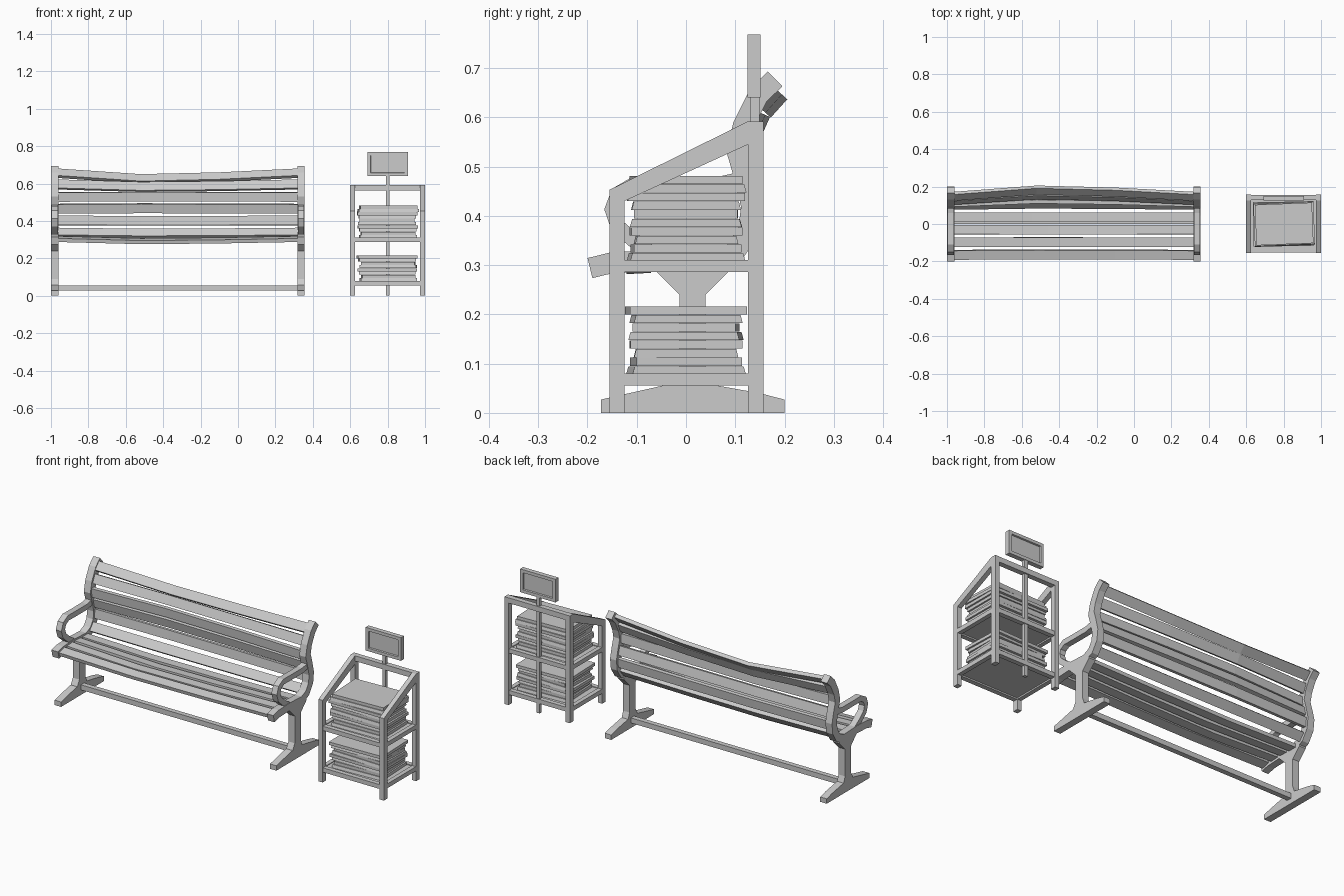
import bpy, bmesh, math, random
from mathutils import Vector, Matrix

if "Cube" in bpy.data.objects:
    bpy.data.objects.remove(bpy.data.objects["Cube"])

random.seed(4)


def make(name, bm):
    bmesh.ops.recalc_face_normals(bm, faces=bm.faces)
    me = bpy.data.meshes.new(name)
    bm.to_mesh(me)
    bm.free()
    ob = bpy.data.objects.new(name, me)
    bpy.context.collection.objects.link(ob)
    return ob


def add_box(bm, x0, x1, y0, y1, z0, z1):
    m = Matrix.Translation(((x0 + x1) / 2, (y0 + y1) / 2, (z0 + z1) / 2))
    m = m @ Matrix.Diagonal((x1 - x0, y1 - y0, z1 - z0, 1))
    return bmesh.ops.create_cube(bm, size=1, matrix=m)["verts"]


def box(name, *dims):
    bm = bmesh.new()
    add_box(bm, *dims)
    return make(name, bm)


def add_prism(bm, pts, x0, x1):
    # (y, z) outline pushed along x
    f = bm.faces.new([bm.verts.new((x0, y, z)) for y, z in pts])
    g = bmesh.ops.extrude_face_region(bm, geom=[f])["geom"]
    bmesh.ops.translate(bm, vec=(x1 - x0, 0, 0),
                        verts=[v for v in g if isinstance(v, bmesh.types.BMVert)])


def ribbon(path, half):
    # closed outline of constant width around a (y, z) path
    p = [Vector(q) for q in path]
    left, right = [], []
    for i, q in enumerate(p):
        a = (q - p[i - 1]).normalized() if i else None
        b = (p[i + 1] - q).normalized() if i < len(p) - 1 else None
        t = ((a or b) + (b or a)).normalized()
        n = Vector((-t.y, t.x)) * half / max(0.6, t.dot(a or b))
        left.append(q + n)
        right.append(q - n)
    return [tuple(v) for v in left + right[::-1]]


# Bench end frames: foot, post, seat-and-back curve, looped arm
foot = [(-0.173, 0), (0.2, 0), (0.2, 0.027), (0.15, 0.04), (0.055, 0.057),
        (-0.04, 0.057), (-0.173, 0.027)]
post = [(-0.035, 0.05), (0.055, 0.05), (0.04, 0.09), (0.04, 0.24), (0.09, 0.29),
        (0.09, 0.31), (-0.065, 0.31), (-0.06, 0.287), (-0.013, 0.24), (-0.013, 0.09)]
curve = [(-0.195, 0.294), (-0.15, 0.305), (-0.06, 0.309), (0.05, 0.304), (0.098, 0.325),
         (0.127, 0.37), (0.133, 0.42), (0.12, 0.475), (0.104, 0.53), (0.116, 0.583),
         (0.147, 0.645), (0.181, 0.678)]
arm = [(0.115, 0.475), (0.06, 0.463), (-0.03, 0.463), (-0.105, 0.464), (-0.138, 0.445),
       (-0.150, 0.413), (-0.138, 0.378), (-0.10, 0.345), (-0.05, 0.312)]
for side, x0, x1 in (("left", -1.0, -0.96), ("right", 0.317, 0.356)):
    bm = bmesh.new()
    add_prism(bm, foot, x0, x1)
    add_prism(bm, post, x0, x1)
    add_prism(bm, ribbon(curve, 0.021), x0, x1)
    add_prism(bm, ribbon(arm, 0.015), x0 + 0.003, x1 - 0.003)
    make("bench_end_" + side, bm)

# Bench slats: y, z, tilt in degrees, sag; each bends back at an off-centre kink
slats = [(-0.165, 0.303, 14, 0.012), (-0.097, 0.309, 3, 0.016), (-0.03, 0.309, -3, 0.014),
         (0.037, 0.306, 0, 0.010), (0.100, 0.338, 50, 0.008), (0.130, 0.402, 83, 0.008),
         (0.122, 0.465, 104, 0.012), (0.104, 0.528, 95, 0.018),
         (0.122, 0.595, 66, 0.032), (0.148, 0.655, 48, 0.045)]
for i, (y, z, tilt, sag) in enumerate(slats):
    a = math.radians(tilt)
    w = Vector((0, math.cos(a), math.sin(a))) * 0.025
    n = Vector((0, -math.sin(a), math.cos(a)))
    kink = -0.52 if i > 3 else random.uniform(-0.6, -0.25)
    bm = bmesh.new()
    rings = []
    for x, s in ((-0.965, 0), (kink, sag), (-0.1, sag * 0.68), (0.32, 0)):
        c = Vector((x, y, z)) - n * s
        t = n * 0.01
        rings.append([bm.verts.new(c + k) for k in (-w - t, w - t, w + t, -w + t)])
    for r, q in zip(rings, rings[1:]):
        for k in range(4):
            bm.faces.new((r[k], r[k - 1], q[k - 1], q[k]))
    bm.faces.new(rings[0])
    bm.faces.new(rings[-1])
    make("bench_slat", bm)

# Bench stretcher
box("bench_stretcher", -0.965, 0.32, 0.0, 0.028, 0.028, 0.056)

# Rack posts, sloped side rails and shelf side rails
for s, x0, x1 in (("left", 0.6, 0.626), ("right", 0.974, 1.0)):
    bm = bmesh.new()
    add_prism(bm, [(-0.155, 0), (-0.125, 0), (-0.125, 0.43), (0.126, 0.545), (0.126, 0),
                   (0.157, 0), (0.157, 0.592), (0.126, 0.592), (-0.155, 0.453)], x0, x1)
    make("rack_side_" + s, bm)
    for z in (0.056, 0.286):
        box("shelf_side_rail", x0 + 0.001, x1 - 0.001, -0.13, 0.13, z, z + 0.024)

# Rack cross rails and shelf boards
box("rack_top_rail", 0.62, 0.98, 0.127, 0.156, 0.563, 0.592)
for z in (0.056, 0.286):
    box("shelf_front_rail", 0.62, 0.98, -0.153, -0.127, z, z + 0.024)
    box("shelf_back_rail", 0.62, 0.98, 0.127, 0.153, z, z + 0.024)
    box("shelf_board", 0.615, 0.985, -0.14, 0.14, z + 0.008, z + 0.02)

# Sign pole and sign with a recessed panel on both faces
box("sign_pole", 0.79, 0.81, 0.131, 0.149, 0, 0.65)
bm = bmesh.new()
faces = add_box(bm, 0.692, 0.908, 0.125, 0.151, 0.64, 0.768)
bm.normal_update()
flat = [f for f in bm.faces if abs(f.normal.y) > 0.9]
bmesh.ops.inset_individual(bm, faces=flat, thickness=0.024)
bmesh.ops.inset_individual(bm, faces=flat, thickness=0.003, depth=-0.008)
make("sign", bm)

# Newspaper stacks: folded papers with a pinched, slightly turned shape
for z0, count in ((0.078, 4), (0.308, 5)):
    for k in range(count):
        bm = bmesh.new()
        hx, hy = random.uniform(0.148, 0.162), random.uniform(0.112, 0.12)
        for j in (0, 1):
            e = 0.008 * ((k + j) % 2)
            vs = add_box(bm, -hx + e, hx - e, -hy + e, hy - e,
                         0.0175 * j, 0.0175 * j + 0.0165)
            for v in vs:
                if v.co.z > 0.0175 * j + 0.01:
                    v.co.y *= 0.96 if j == 0 else 1.0
        turn = Matrix.Rotation(math.radians(random.uniform(-3, 3)), 4, 'Z')
        bmesh.ops.transform(bm, verts=bm.verts, matrix=Matrix.Translation(
            (0.8 + random.uniform(-0.004, 0.004), 0.0, z0 + 0.0348 * k)) @ turn)
        make("newspaper", bm)
